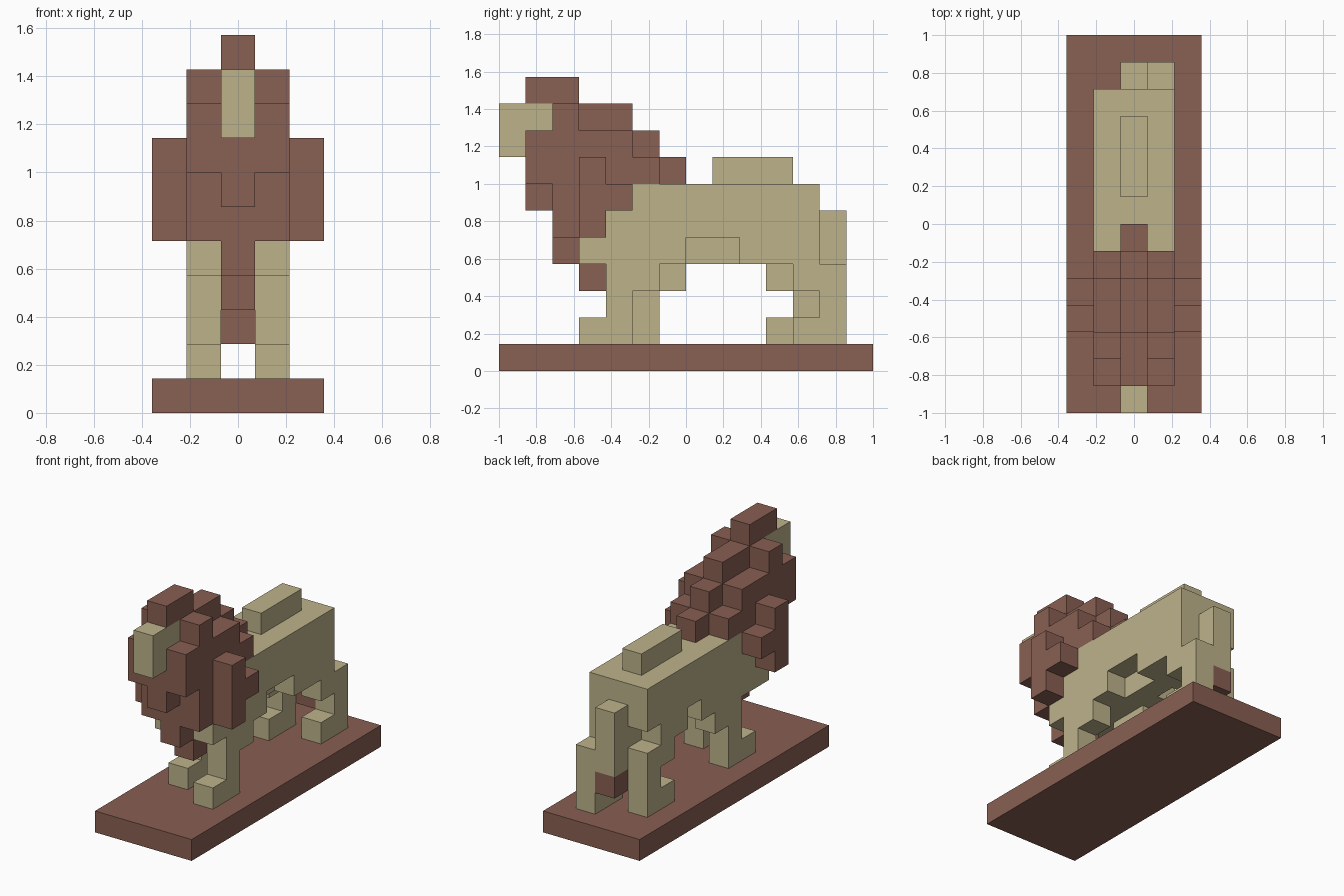
import bpy
import bmesh
from itertools import product
from mathutils import Vector

cube = bpy.data.objects.get("Cube")
if cube:
    bpy.data.objects.remove(cube, do_unlink=True)

UNIT = 1 / 7  # edge length of one block

# Columns across the width
MID, LEFT, RIGHT = (0,), (1,), (-1,)
SIDES, OUTER = (-1, 1), (-2, 2)
TORSO, FULL = (-1, 0, 1), (-2, -1, 0, 1, 2)


def make_material(name, rgb):
    mat = bpy.data.materials.new(name)
    mat.use_nodes = True
    colour = (*rgb, 1)
    mat.diffuse_color = colour
    mat.node_tree.nodes["Principled BSDF"].inputs["Base Color"].default_value = colour
    return mat


brown = make_material("brown", (0.25, 0.115, 0.085))
tan = make_material("tan", (0.51, 0.45, 0.26))


def blocks(*boxes):
    """Cells filled by boxes given as (columns, y start, y end, z start, z end)."""
    return {cell for xs, y0, y1, z0, z1 in boxes
            for cell in product(xs, range(y0, y1), range(z0, z1))}


def front_leg(column, step):
    return blocks((column, step - 3, step - 2, 1, 4),
                  (column, step - 4, step - 3, 1, 2),
                  (column, step - 2, step - 1, 3, 4))


def hind_leg(column, step):
    return blocks((column, step + 5, step + 6, 1, 4),
                  (column, step + 4, step + 5, 1, 2),
                  (column, step + 4, step + 5, 3, 4))


parts = {
    "base": (brown, blocks((FULL, -7, 7, 0, 1))),
    # Mane with crest, stepped ruff and beard
    "mane": (brown, blocks(
        (MID, -6, -5, 6, 9), (MID, -5, -4, 4, 10), (MID, -6, -4, 10, 11),
        (MID, -4, -2, 7, 10), (MID, -2, -1, 7, 9), (MID, -1, 0, 7, 8),
        (MID, -4, -3, 3, 4),
        (SIDES, -6, -5, 7, 9), (SIDES, -5, -4, 5, 10), (SIDES, -4, -2, 7, 9),
        (SIDES, -4, -3, 5, 7), (SIDES, -3, -2, 6, 7), (SIDES, -2, -1, 7, 8),
        (OUTER, -4, -3, 5, 8), (OUTER, -3, -2, 6, 7))),
    "snout": (tan, blocks((MID, -7, -6, 8, 10), (MID, -6, -5, 9, 10))),
    # Torso with shoulders, hips and belly
    "body": (tan, blocks(
        (TORSO, -2, 5, 5, 7), (TORSO, -3, -2, 5, 6), (MID, -4, 5, 4, 7),
        (LEFT, -4, 0, 4, 5), (LEFT, 2, 5, 4, 5),
        (RIGHT, -4, 1, 4, 5), (RIGHT, 2, 4, 4, 5))),
    "back_ridge": (tan, blocks((MID, 1, 4, 7, 8))),
    "tail": (tan, blocks((MID, 5, 6, 3, 6))),
    "tail_tip": (brown, blocks((MID, 5, 6, 2, 3))),
    # Legs in mid stride
    "front_leg_left": (tan, front_leg(LEFT, 0)),
    "front_leg_right": (tan, front_leg(RIGHT, 1)),
    "hind_leg_left": (tan, hind_leg(LEFT, 0)),
    "hind_leg_right": (tan, hind_leg(RIGHT, -1)),
}

occupied = set().union(*(cells for _, cells in parts.values()))
AXES = [Vector(a) for a in ((1, 0, 0), (0, 1, 0), (0, 0, 1))]


def build(name, mat, cells):
    """Skin the cells, keeping only faces open to the air."""
    bm = bmesh.new()
    for cell in sorted(cells):
        centre = Vector(cell) + Vector((0, 0.5, 0.5))
        for i, sign in product(range(3), (-1, 1)):
            normal = AXES[i] * sign
            neighbour = tuple(int(c + n) for c, n in zip(cell, normal))
            if neighbour in occupied:
                continue
            u = AXES[(i + 1) % 3] / 2
            v = normal.cross(u)
            middle = centre + normal / 2
            corners = (middle - u - v, middle + u - v, middle + u + v, middle - u + v)
            bm.faces.new([bm.verts.new(c * UNIT) for c in corners])
    bmesh.ops.remove_doubles(bm, verts=bm.verts, dist=UNIT / 100)
    bmesh.ops.dissolve_limit(bm, angle_limit=0.01, verts=bm.verts, edges=bm.edges)
    mesh = bpy.data.meshes.new(name)
    bm.to_mesh(mesh)
    bm.free()
    mesh.materials.append(mat)
    bpy.context.collection.objects.link(bpy.data.objects.new(name, mesh))


for part_name, (material, part_cells) in parts.items():
    build(part_name, material, part_cells)
